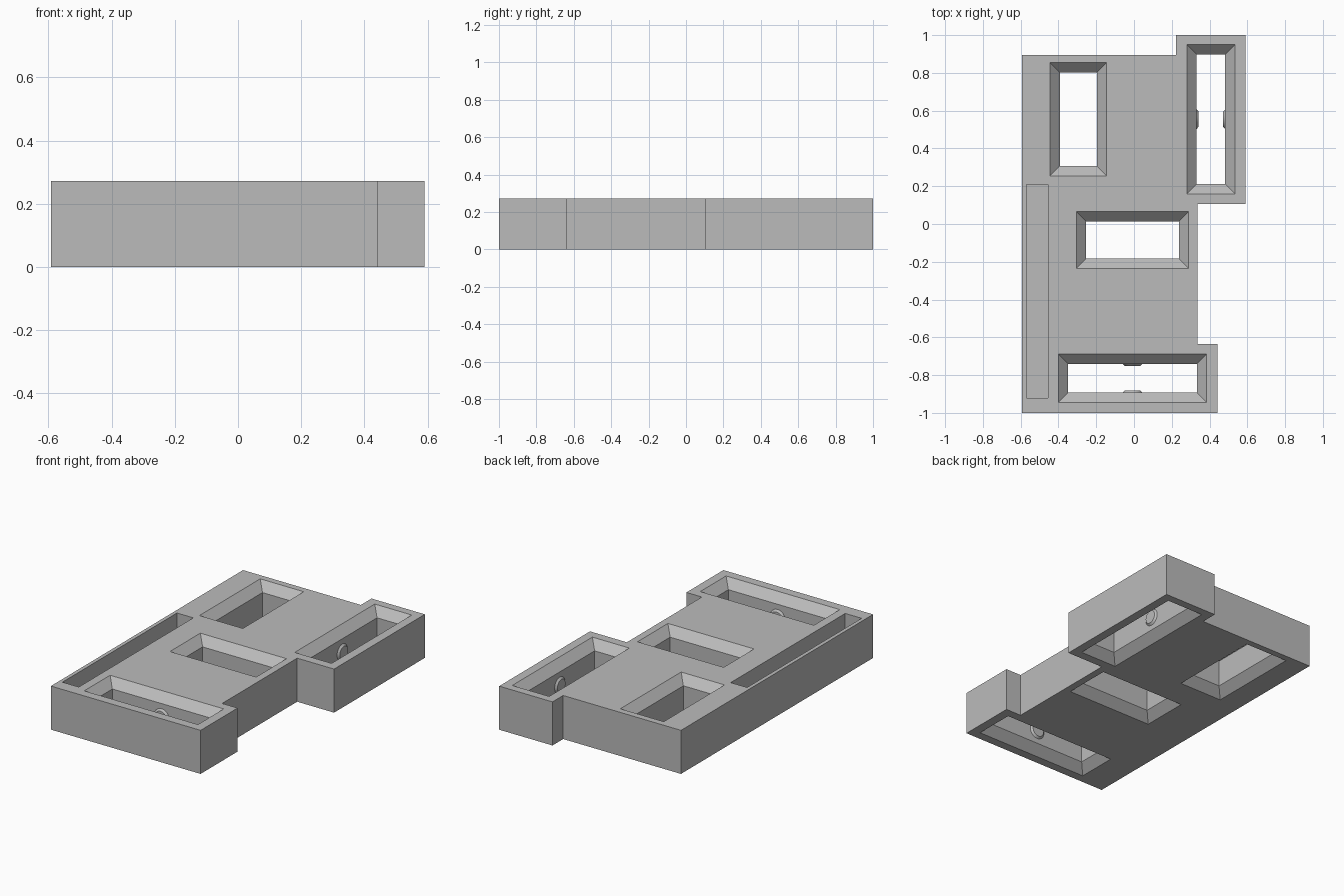
import bpy, bmesh
from math import radians
from mathutils import Matrix, Vector

if "Cube" in bpy.data.objects:
    bpy.data.objects.remove(bpy.data.objects["Cube"])

H = 0.272        # block height
CH = 0.052       # window chamfer
GREY = (0.5, 0.5, 0.5, 1)

grey = bpy.data.materials.new("plain grey")
grey.use_nodes = True
grey.diffuse_color = GREY
grey.node_tree.nodes["Principled BSDF"].inputs["Base Color"].default_value = GREY


def loft(name, rings):
    """Closed solid through a stack of equal-length rings of points."""
    bm = bmesh.new()
    loops = [[bm.verts.new(p) for p in ring] for ring in rings]
    n = len(loops[0])
    for a, b in zip(loops, loops[1:]):
        for i in range(n):
            j = (i + 1) % n
            bm.faces.new((a[i], a[j], b[j], b[i]))
    bm.faces.new(loops[0][::-1])
    bm.faces.new(loops[-1])
    bmesh.ops.recalc_face_normals(bm, faces=bm.faces)
    mesh = bpy.data.meshes.new(name)
    bm.to_mesh(mesh)
    bm.free()
    mesh.materials.append(grey)
    ob = bpy.data.objects.new(name, mesh)
    bpy.context.collection.objects.link(ob)
    return ob


def rect(cx, cy, w, d, z):
    return [(cx + sx * w / 2, cy + sy * d / 2, z)
            for sx, sy in ((-1, -1), (1, -1), (1, 1), (-1, 1))]


def cut(target, cutter):
    cutter.hide_render = True
    mod = target.modifiers.new("cut", 'BOOLEAN')
    mod.operation, mod.solver, mod.object = 'DIFFERENCE', 'EXACT', cutter
    bpy.context.view_layer.objects.active = target
    bpy.ops.object.modifier_apply(modifier=mod.name)
    bpy.data.objects.remove(cutter)


# Stepped block
outline = [(-.592, -1), (.442, -1), (.442, -.635), (.335, -.635), (.335, .105),
           (.59, .105), (.59, 1), (.222, 1), (.222, .895), (-.592, .895)]
block = loft("block", [[(x, y, z) for x, y in outline] for z in (0, H)])

# Through windows, chamfered on both faces: centre x, centre y, width, depth
windows = {"back_left": (-.295, .555, .3, .6), "side": (.407, .555, .255, .79),
           "middle": (-.008, -.085, .595, .3), "front": (-.008, -.817, .785, .255)}
for name, (cx, cy, w, d) in windows.items():
    e = 0.02     # overshoot beyond the faces
    levels = [(-e, e), (CH, -CH), (H - CH, -CH), (H + e, e)]
    cut(block, loft(name + "_window_cutter",
                    [rect(cx, cy, w + 2 * g, d + 2 * g, z) for z, g in levels]))

# Long slot sunk into the top
cut(block, loft("slot_cutter", [rect(-.512, -.355, .113, 1.13, z) for z in (.08, H + .05)]))


# Round bumps facing each other on the long walls of two windows
def bump(name, place, normal):
    bm = bmesh.new()
    turn = Vector((0, 0, 1)).rotation_difference(Vector(normal)).to_matrix().to_4x4()
    bmesh.ops.create_cone(bm, cap_ends=True, segments=32, radius1=.057, radius2=.04,
                          depth=.016, matrix=Matrix.Translation(place) @ turn)
    mesh = bpy.data.meshes.new(name)
    bm.to_mesh(mesh)
    bm.free()
    mesh.materials.append(grey)
    ob = bpy.data.objects.new(name, mesh)
    bpy.context.collection.objects.link(ob)
    bpy.ops.object.select_all(action='DESELECT')
    ob.select_set(True)
    bpy.context.view_layer.objects.active = ob
    bpy.ops.object.shade_smooth_by_angle(angle=radians(20))


for s, end in ((-1, "a"), (1, "b")):
    cx, cy, w, d = windows["side"]
    bump("side_bump_" + end, (cx + s * (w / 2 - CH - .003), cy, H / 2), (-s, 0, 0))
    cx, cy, w, d = windows["front"]
    bump("front_bump_" + end, (cx, cy + s * (d / 2 - CH - .003), H / 2), (0, -s, 0))
